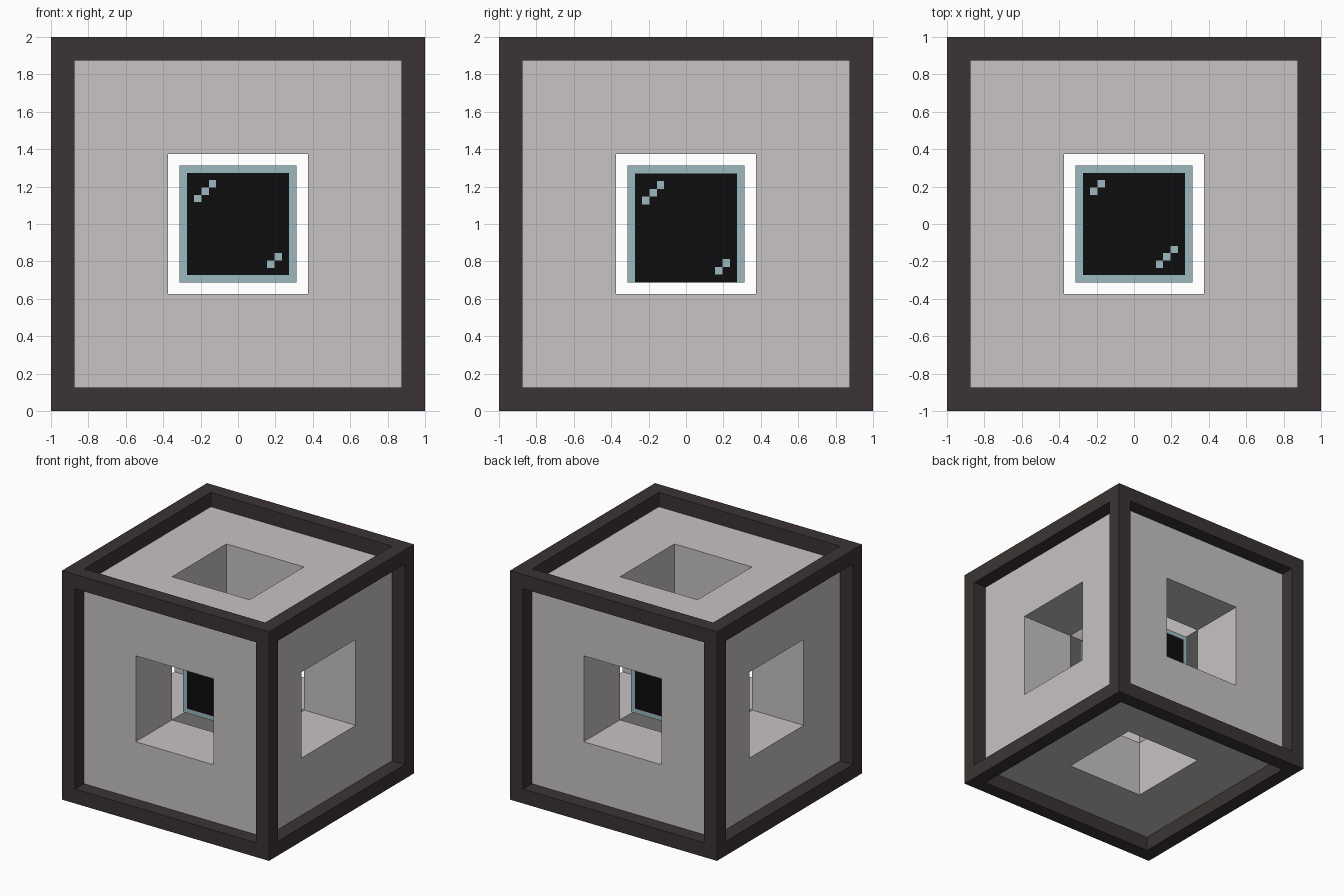
import bpy
import bmesh
from itertools import product
from mathutils import Vector

default = bpy.data.objects.get("Cube")
if default:
    bpy.data.objects.remove(default, do_unlink=True)

CENTRE = Vector((0, 0, 1))


def material(name, rgb):
    mat = bpy.data.materials.new(name)
    mat.use_nodes = True
    mat.diffuse_color = (*rgb, 1)
    mat.node_tree.nodes["Principled BSDF"].inputs["Base Color"].default_value = (*rgb, 1)
    return mat


def finish(name, bm, mats):
    bmesh.ops.remove_doubles(bm, verts=bm.verts, dist=0.0001)
    mesh = bpy.data.meshes.new(name)
    bm.to_mesh(mesh)
    bm.free()
    for mat in mats:
        mesh.materials.append(mat)
    obj = bpy.data.objects.new(name, mesh)
    obj.location = CENTRE
    bpy.context.collection.objects.link(obj)
    return obj


def quad(bm, origin, u, v):
    corners = (origin, origin + u, origin + u + v, origin + v)
    return bm.faces.new([bm.verts.new(c) for c in corners])


def pierced_cube(name, outer, hole, mat):
    """Skin of a cube with a square tunnel through it along every axis."""
    cuts = (-outer, -hole, hole, outer)

    def solid(cell):
        return all(0 <= i <= 2 for i in cell) and list(cell).count(1) < 2

    bm = bmesh.new()
    for cell in product(range(3), repeat=3):
        if not solid(cell):
            continue
        low = Vector([cuts[i] for i in cell])
        size = [cuts[i + 1] - cuts[i] for i in cell]
        for axis, side in product(range(3), (0, 1)):
            beside = list(cell)
            beside[axis] += 2 * side - 1
            if solid(beside):
                continue
            step = [Vector([size[k] if k == a else 0 for k in range(3)]) for a in range(3)]
            u, v = step[(axis + 1) % 3], step[(axis + 2) % 3]
            if side:
                quad(bm, low + step[axis], u, v)
            else:
                quad(bm, low, v, u)
    return finish(name, bm, [mat])


dark = material("dark_frame", (0.044, 0.034, 0.033))
pale = material("pale_casing", (0.571, 0.546, 0.539))
blue = material("pale_blue_trim", (0.328, 0.485, 0.527))
black = material("black_glass", (0.004, 0.004, 0.004))

# Outer edge bars and the recessed casing with crossing tunnels
pierced_cube("edge_frame", 1.0, 0.875, dark)
pierced_cube("pierced_casing", 0.875, 0.375, pale)

# Floating glass core: blue border and diagonal glints on a square grid
HALF, CELLS = 0.3125, 16
GLINTS = {(2, 4), (3, 3), (4, 2), (12, 13), (13, 12)}  # column, row from the top
X, Y, Z = Vector((1, 0, 0)), Vector((0, 1, 0)), Vector((0, 0, 1))
# Across and up directions of each side, and its number of rows
SIDES = [(X, Z, CELLS), (-X, Z, CELLS), (Y, Z, CELLS - 1),
         (-Y, Z, CELLS), (-X, -Y, CELLS), (X, -Y, CELLS)]

bm = bmesh.new()
for across, up, rows in SIDES:
    corner = (across.cross(up) - across + up) * HALF
    du = across * (2 * HALF / CELLS)
    dv = up * (2 * HALF / rows)
    for col, row in product(range(CELLS), range(rows)):
        face = quad(bm, corner + du * col - dv * (row + 1), du, dv)
        border = col in (0, CELLS - 1) or row in (0, CELLS - 1)
        face.material_index = 0 if border or (col, row) in GLINTS else 1
finish("glass_core", bm, [blue, black])
